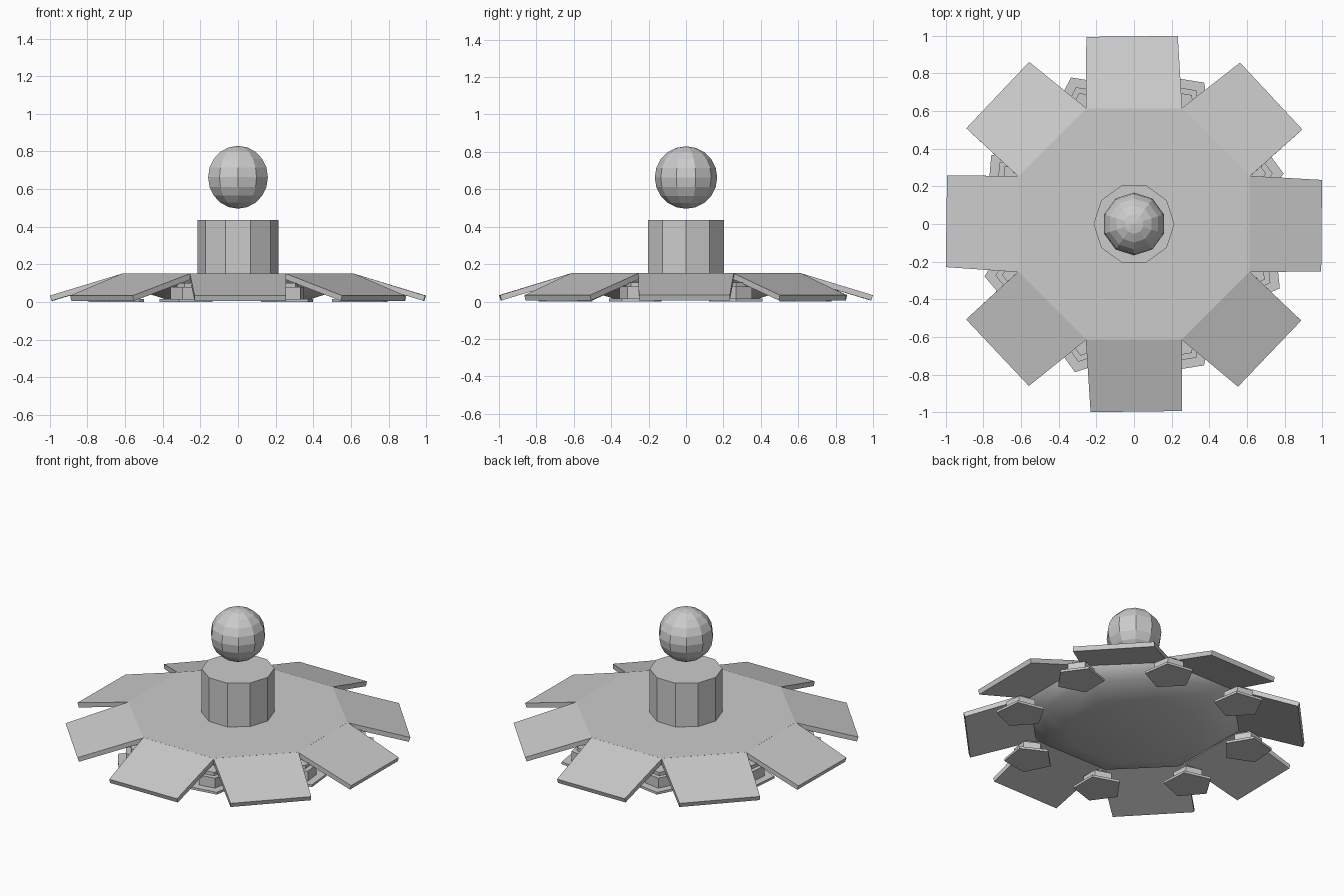
import bpy, bmesh
from math import sin, cos, radians, pi
from mathutils import Vector

if "Cube" in bpy.data.objects:
    bpy.data.objects.remove(bpy.data.objects["Cube"])


def make(name, bm):
    bmesh.ops.recalc_face_normals(bm, faces=bm.faces[:])
    mesh = bpy.data.meshes.new(name)
    bm.to_mesh(mesh)
    bm.free()
    ob = bpy.data.objects.new(name, mesh)
    bpy.context.collection.objects.link(ob)
    return ob


def loft(bm, rings):
    """Closed solid through rings of equal point count."""
    vs = [[bm.verts.new(p) for p in r] for r in rings]
    n = len(vs[0])
    for a, b in zip(vs, vs[1:]):
        for i in range(n):
            j = (i + 1) % n
            bm.faces.new((a[i], a[j], b[j], b[i]))
    bm.faces.new(vs[0][::-1])
    bm.faces.new(vs[-1])


def ring(n, r, z, start=0.0, cx=0.0, cy=0.0):
    return [(cx + r * cos(start + 2 * pi * i / n),
             cy + r * sin(start + 2 * pi * i / n), z) for i in range(n)]


# Octagonal body with a rounded underside
bm = bmesh.new()
body_profile = [(0.40, 0.01), (0.57, 0.06), (0.655, 0.125), (0.664, 0.152)]
loft(bm, [ring(8, r, z, pi / 8) for r, z in body_profile])
body = make("body", bm)
bpy.context.view_layer.objects.active = body
body.select_set(True)
bpy.ops.object.shade_smooth_by_angle(angle=radians(40))
body.select_set(False)

# Ten-sided column
bm = bmesh.new()
loft(bm, [ring(10, 0.215, z) for z in (0.14, 0.437)])
make("column", bm)

# Floating ball
bm = bmesh.new()
bmesh.ops.create_uvsphere(bm, u_segments=10, v_segments=10, radius=0.167)
bmesh.ops.translate(bm, verts=bm.verts[:], vec=(0, 0, 0.663))
make("ball", bm)


# Eight sloping flaps, each slightly skewed
def at(angle, r, t, z):
    a = radians(angle)
    return Vector((r * cos(a) - t * sin(a), r * sin(a) + t * cos(a), z))


skew = [-0.5, -2.0, 0.6, 1.6, -0.8, -1.7, 0.7, 1.3]
for i, s in enumerate(skew):
    a = 45 * i
    outer_a = a + s
    bm = bmesh.new()
    inner = [(0.612, -0.256, 0.152), (0.612, 0.256, 0.152),
             (0.603, 0.256, 0.122), (0.603, -0.256, 0.122)]
    outer = [(0.997, -0.243, 0.034), (0.997, 0.243, 0.034),
             (0.988, 0.243, 0.006), (0.988, -0.243, 0.006)]
    loft(bm, [[at(a, *p) for p in inner], [at(outer_a, *p) for p in outer]])
    make(f"flap_{i + 1}", bm)

# Stepped pentagonal feet in the gaps between flaps
turns = [0, 45, 117, 139, 184, 252, 315, 330]
steps = [(0.148, 0.0), (0.148, 0.015), (0.09, 0.015), (0.09, 0.08),
         (0.055, 0.08), (0.055, 0.102)]
for i, turn in enumerate(turns):
    a = radians(22.5 + 45 * i)
    cx, cy = 0.70 * cos(a), 0.70 * sin(a)
    bm = bmesh.new()
    loft(bm, [ring(5, r, z, radians(turn), cx, cy) for r, z in steps])
    make(f"foot_{i + 1}", bm)
